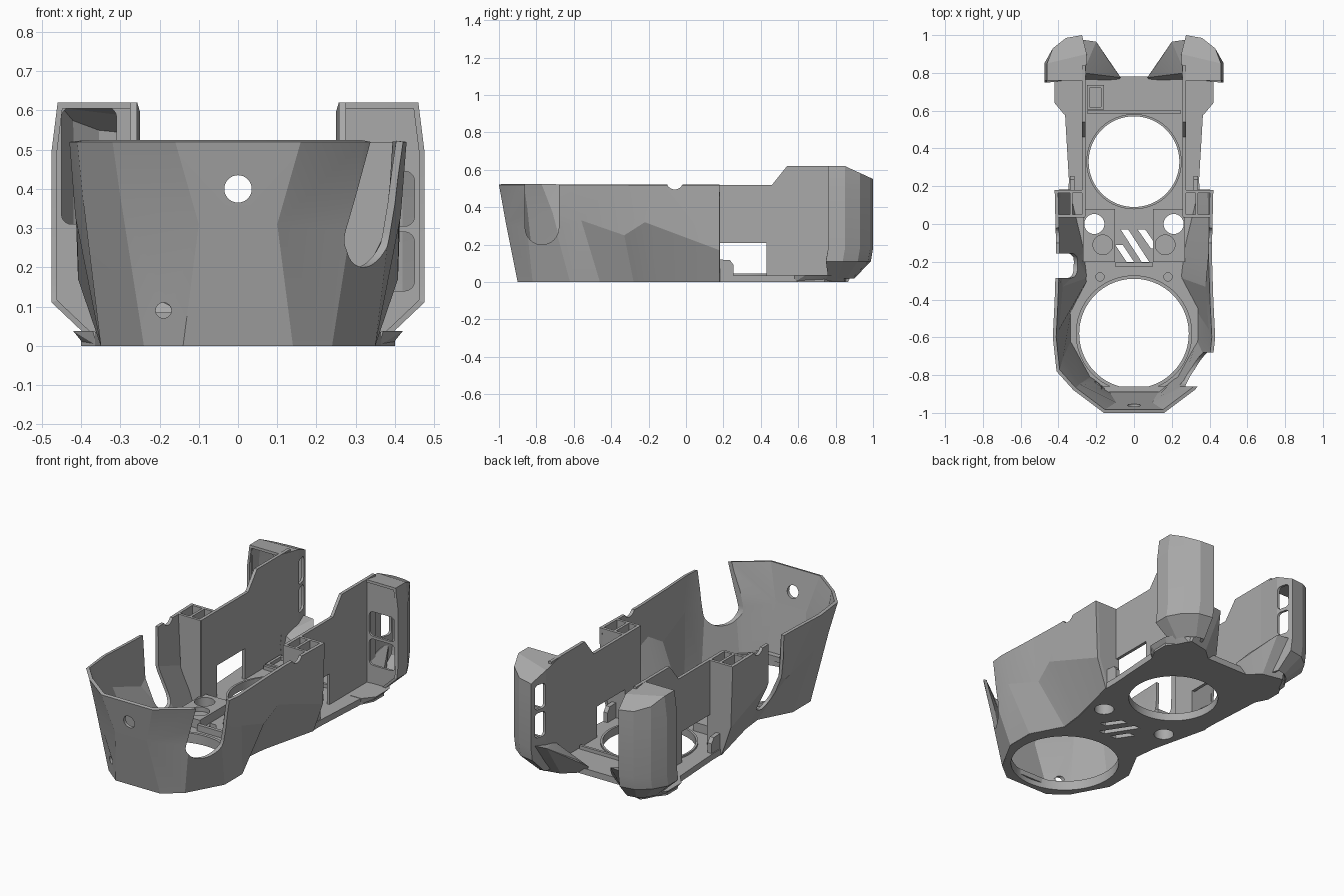
import bpy, bmesh, math
from mathutils import Vector

cube = bpy.data.objects.get("Cube")
if cube:
    bpy.data.objects.remove(cube, do_unlink=True)

grey = bpy.data.materials.new("mid grey plastic")
grey.use_nodes = True
COL = (0.4, 0.4, 0.4, 1)
grey.diffuse_color = COL
grey.node_tree.nodes["Principled BSDF"].inputs["Base Color"].default_value = COL


def make(name, verts, faces, mirror=False, fix=True):
    if mirror:
        verts = [(-x, y, z) for x, y, z in verts]
        faces = [f[::-1] for f in faces]
    me = bpy.data.meshes.new(name)
    me.from_pydata(verts, [], faces)
    if fix:
        bm = bmesh.new()
        bm.from_mesh(me)
        bmesh.ops.recalc_face_normals(bm, faces=bm.faces)
        bm.to_mesh(me)
        bm.free()
    me.materials.append(grey)
    ob = bpy.data.objects.new(name, me)
    bpy.context.collection.objects.link(ob)
    return ob


def prism(name, pts, axis, lo, hi, mirror=False):
    """Extrude a 2D outline along an axis."""
    place = {"x": lambda a, b, t: (t, a, b), "y": lambda a, b, t: (a, t, b),
             "z": lambda a, b, t: (a, b, t)}[axis]
    n = len(pts)
    verts = [place(a, b, t) for t in (lo, hi) for a, b in pts]
    faces = [list(range(n)), list(range(n, 2 * n))]
    faces += [[i, (i + 1) % n, (i + 1) % n + n, i + n] for i in range(n)]
    return make(name, verts, faces, mirror)


def circle(cx, cy, r, n=48):
    return [(cx + r * math.cos(math.tau * i / n), cy + r * math.sin(math.tau * i / n)) for i in range(n)]


def rect(a0, b0, a1, b1):
    return [(a0, b0), (a1, b0), (a1, b1), (a0, b1)]


def round_rect(a0, b0, a1, b1, r, n=6):
    pts = []
    for k, (ca, cb) in enumerate(rect(a0 + r, b0 + r, a1 - r, b1 - r)):
        for i in range(n + 1):
            t = math.pi * (1 + k / 2 + i / n / 2)
            pts.append((ca + r * math.cos(t), cb + r * math.sin(t)))
    return pts


def u_shape(c, r, bottom, top=0.7, n=16):
    arc = [(c + r * math.cos(math.pi + math.pi * i / n), bottom + r + r * math.sin(math.pi + math.pi * i / n))
           for i in range(n + 1)]
    return arc + [(c + r, top), (c - r, top)]


def bake(ob, cutters=(), thickness=0):
    """Apply wall thickness and cuts, then drop the cutters."""
    if thickness:
        m = ob.modifiers.new("wall", "SOLIDIFY")
        m.thickness, m.offset, m.use_even_offset = thickness, -1, True
    for c in cutters:
        c.hide_render = True
        m = ob.modifiers.new("cut", "BOOLEAN")
        m.operation, m.object, m.solver = "DIFFERENCE", c, "EXACT"
    deps = bpy.context.evaluated_depsgraph_get()
    me = bpy.data.meshes.new_from_object(ob.evaluated_get(deps))
    ob.modifiers.clear()
    ob.data = me
    for c in cutters:
        bpy.data.objects.remove(c, do_unlink=True)
    return ob


def loft(name, rings, mirror=False, extra=()):
    n = len(rings[0])
    faces = [[j * n + i, j * n + i + 1, (j + 1) * n + i + 1, (j + 1) * n + i]
             for j in range(len(rings) - 1) for i in range(n - 1)]
    return make(name, [p for r in rings for p in r], faces + list(extra), mirror, fix=False)


# front shell: faceted tub wall, open at the back
low = [(.14, -.9, 0), (.24, -.82, 0), (.35, -.62, 0), (.35, -.46, 0), (.255, -.28, 0), (.27, -.15, 0), (.35, .18, 0)]
mid = [(.1, -.962, .31), (.3, -.86, .38), (.395, -.72, .37), (.415, -.56, .33), (.395, -.33, .25),
       (.41, -.22, .32), (.408, .18, .17)]
top = [(.16, -1, .52), (.32, -.88, .52), (.41, -.78, .52), (.43, -.6, .52), (.42, -.4, .52),
       (.412, -.15, .52), (.42, .18, .52)]


def both(half):
    return [(-x, y, z) for x, y, z in half[::-1]] + half


shell = loft("front_shell", [both(low), both(mid), both(top)])
bake(shell, [
    prism("cut", u_shape(-.77, .09, .2), "x", .15, .7),
    prism("cut", rect(-.77, .46, -.68, .7), "x", .2, .7),
    prism("cut", u_shape(-.22, .065, .1), "x", -.7, -.2),
    prism("cut", circle(-.06, .54, .045, 24), "x", -.7, .7),
    prism("cut", circle(0, .4, .035, 32), "y", -1.2, -.8),
    prism("cut", circle(-.19, .09, .02, 24), "y", -1.2, -.7),
], .018)

# floor plate with round openings, vents and screw holes
rear = [(.345, .24), (.365, .58), (.4, .65), (.4, .74), (.37, .78), (.1, .78)]
half = [(x - .004, y + .002) for x, y, z in low] + rear
floor = prism("floor_plate", half + [(-x, y) for x, y in half[::-1]], "z", 0, .035)
cuts = [prism("cut", circle(0, -.58, .29, 96), "z", -1, 1),
        prism("cut", circle(0, .33, .24, 96), "z", -1, 1)]
for s in (1, -1):
    cuts.append(prism("cut", circle(s * .21, 0, .053), "z", -1, 1))
    cuts.append(prism("cut", circle(s * .18, -.28, .022, 24), "z", .015, 1))
vents = ((-.10, -.11, -.04, -.2), (-.07, -.03, .04, -.2), (.02, -.03, .09, -.13))
for x0, y0, x1, y1 in vents:
    cuts.append(prism("cut", [(x0, y0), (x1, y1), (x1 + .04, y1), (x0 + .04, y0)], "z", -1, 1))
bake(floor, cuts)


def ring(name, cy, r0, r1, z0, z1):
    return bake(prism(name, circle(0, cy, r1, 96), "z", z0, z1),
                [prism("cut", circle(0, cy, r0, 96), "z", -1, 1)])


ring("front_ring_rim", -.58, .29, .308, .03, .055)
ring("rear_ring_rim", .33, .24, .252, .03, .045)

# low cross ridges on the floor
prism("rear_ridge", rect(-.25, .585, .25, .6), "z", .03, .055)
prism("middle_ridge", rect(-.1, -.225, .1, -.205), "z", .03, .07)
bake(prism("square_socket", rect(-.25, .605, -.16, .735), "z", .03, .06),
     [prism("cut", rect(-.235, .62, -.175, .72), "z", .04, 1)])
prism("front_nose_ledge", [(-.14, -.89), (.14, -.89), (.22, -.83), (.16, -.86), (-.16, -.86), (-.22, -.83)],
      "z", .03, .06)


def hull(name, pts, mirror):
    bm = bmesh.new()
    for x, y, z in pts:
        bm.verts.new(Vector((-x if mirror else x, y, z)))
    res = bmesh.ops.convex_hull(bm, input=bm.verts)
    inner = [g for g in res["geom_interior"] if isinstance(g, bmesh.types.BMVert)]
    bmesh.ops.delete(bm, geom=inner, context="VERTS")
    bmesh.ops.recalc_face_normals(bm, faces=bm.faces)
    ob = make(name, [], [])
    bm.to_mesh(ob.data)
    bm.free()


for side, mirror in (("left", False), ("right", True)):
    s = -1 if mirror else 1
    # tall flat inner wall with the low window
    prism(side + "_inner_wall",
          [(.04, .02), (.18, .02), (.18, .21), (.43, .21), (.43, .02), (.84, .02), (.84, .62), (.54, .62),
           (.46, .52), (.04, .52)], "x", .258, .276, mirror)

    # pocket ribs joining shell and inner wall
    prism(side + "_front_rib", [(.26, .02), (.3, .02), (.385, .22), (.4, .52), (.26, .52)], "y", .035, .05, mirror)
    prism(side + "_back_rib", [(.26, .02), (.345, .02), (.4, .18), (.41, .52), (.26, .52)], "y", .163, .18, mirror)
    prism(side + "_pocket_divider", rect(.325, .04, .34, .17), "z", .2, .52, mirror)

    # rounded locating peg on the side ledge
    prism(side + "_peg", [(.18, .02), (.255, .02), (.255, .09), (.235, .118), (.18, .12)], "x", .315, .34, mirror)

    # raised screw block on the floor
    block = prism(side + "_screw_block", rect(.1, -.2, .27, .08), "z", .03, .085, mirror)
    bake(block, [prism("cut", circle(s * .21, 0, .053), "z", -1, 1),
                 prism("cut", circle(s * .165, -.11, .052), "z", .06, 1)])

    # rear pod: thin curved shell with a sloped roof
    plan = [(.475, .76), (.475, .85), (.43, .93), (.36, .985), (.275, 1), (.25, .9), (.257, .76)]
    foot = [(.38, .76), (.38, .81), (.35, .86), (.31, .89), (.26, .9), (.25, .87), (.257, .76)]

    def roof_z(y):
        return .62 - max(0, y - .85) * .46

    rings = [[(x, y, .02) for x, y in foot],
             [(x, y - .012, .11) for x, y in plan],
             [(x, y, .18) for x, y in plan],
             [(x, y, .5) for x, y in plan],
             [(min(x, .46), y, roof_z(y)) for x, y in plan]]
    t = 4 * len(plan)
    pod = loft(side + "_rear_pod", rings, mirror, [[t, t + 1, t + 5, t + 6], [t + 1, t + 2, t + 3, t + 4, t + 5]])
    lo, hi = sorted((s * .2, s * .31))
    bake(pod, [prism("cut", round_rect(.905, z, .975, z + .14, .02), "x", lo, hi) for z in (.23, .39)], .014)

    # pod front plate: two windows on the left, one tall window on the right
    plate = prism(side + "_pod_front", [(.26, .03), (.385, .03), (.468, .115), (.468, .5), (.455, .612), (.26, .612)],
                  "y", .765, .778, mirror)
    windows = [(-.45, .31, -.31, .608)] if mirror else [(.29, .14, .45, .29), (.29, .305, .45, .445)]
    bake(plate, [prism("cut", round_rect(*w, .025), "y", .7, .83) for w in windows])

    # angular wing between floor and pod, and the chamfered floor corner
    hull(side + "_rear_wing",
         [(.1, .75, 0), (.2, .84, 0), (.32, .865, 0), (.36, .76, 0), (.07, .775, .05), (.11, .83, .1),
          (.2, .965, .19), (.27, .975, .19), (.27, .8, .15), (.2, .78, .05)], mirror)
    hull(side + "_floor_corner",
         [(.3, .58, 0), (.36, .58, 0), (.39, .65, 0), (.385, .74, 0), (.33, .85, 0), (.3, .85, 0), (.3, .58, .037),
          (.37, .58, .037), (.42, .64, .037), (.42, .76, .037), (.37, .84, .037), (.3, .87, .037)], mirror)

# soft shading on shallow facets, crisp edges elsewhere
bpy.ops.object.select_all(action="DESELECT")
for ob in bpy.context.scene.objects:
    if ob.type == "MESH":
        ob.select_set(True)
        bpy.context.view_layer.objects.active = ob
bpy.ops.object.shade_smooth_by_angle(angle=math.radians(14))
